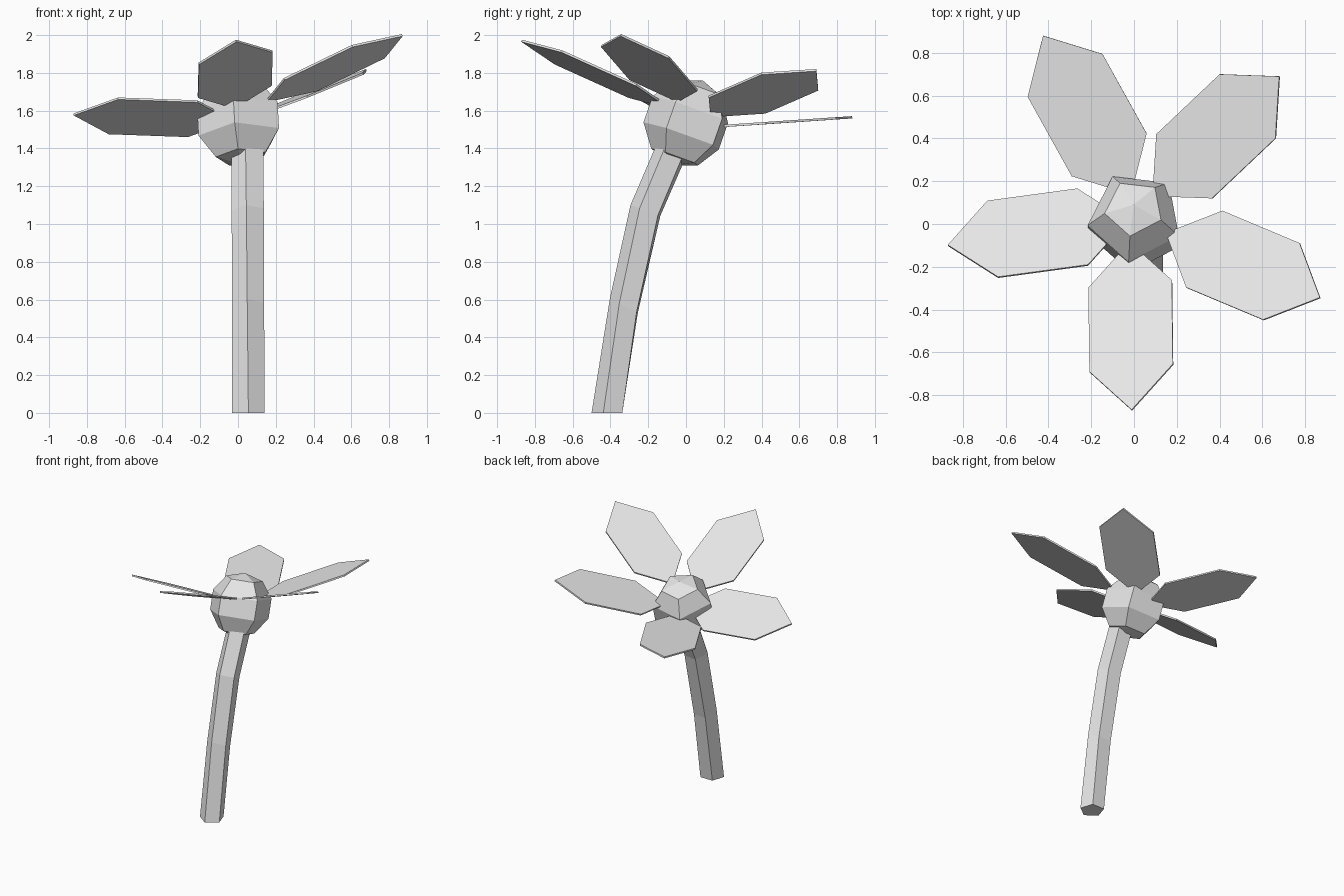
import bpy
import bmesh
from math import sin, cos, pi, radians
from mathutils import Matrix, Vector

cube = bpy.data.objects.get("Cube")
if cube:
    bpy.data.objects.remove(cube, do_unlink=True)

grey = bpy.data.materials.new("light_grey")
grey.use_nodes = True
colour = (0.8, 0.8, 0.8, 1)
grey.diffuse_color = colour
grey.node_tree.nodes["Principled BSDF"].inputs["Base Color"].default_value = colour


def polygon(sides, radius, z=0, start=0):
    """Corners of a regular polygon lying flat at height z."""
    angles = [start + 2 * pi * i / sides for i in range(sides)]
    return [Vector((radius * cos(a), radius * sin(a), z)) for a in angles]


def loft(name, rings, poles=None):
    """Skin a stack of rings; close with flat caps, or fans to two poles."""
    bm = bmesh.new()
    loops = [[bm.verts.new(p) for p in ring] for ring in rings]
    count = len(loops[0])
    for low, high in zip(loops, loops[1:]):
        for i in range(count):
            j = (i + 1) % count
            bm.faces.new((low[i], low[j], high[j], high[i]))
    ends = (loops[0], loops[-1])
    if poles:
        for end, pole in zip(ends, poles):
            tip = bm.verts.new(pole)
            for i in range(count):
                bm.faces.new((end[i], end[(i + 1) % count], tip))
    else:
        for end in ends:
            bm.faces.new(end)
    bmesh.ops.recalc_face_normals(bm, faces=bm.faces)
    mesh = bpy.data.meshes.new(name)
    bm.to_mesh(mesh)
    bm.free()
    mesh.materials.append(grey)
    obj = bpy.data.objects.new(name, mesh)
    bpy.context.collection.objects.link(obj)
    return obj


# Stem: five-sided tube bending backwards, with a slight twist
stem_path = [(-0.41, 0, 0, 0), (-0.323, 0.565, 27, 4),
             (-0.21, 1.07, 20, 7), (-0.06, 1.42, 23, 10)]
stem_rings = []
for y, z, tilt, twist in stem_path:
    place = Matrix.Translation((0.055, y, z)) @ Matrix.Rotation(-radians(tilt), 4, "X")
    stem_rings.append([place @ p for p in polygon(5, 0.09, start=radians(-90 - twist))])
loft("stem", stem_rings)

# Flower head: five-sided ball with its pole leaning back
R = 0.238
lean = Vector((0, 0, 1)).rotation_difference(Vector((-0.05, 0.33, 0.94)))
place = Matrix.Translation((0.01, 0.011, 1.535)) @ lean.to_matrix().to_4x4()
head_rings = []
for k in range(1, 5):
    a = pi * k / 5
    ring = polygon(5, R * sin(a), R * cos(a), radians(-97.5))
    head_rings.append([place @ p for p in ring])
loft("flower_head", head_rings, [place @ Vector((0, 0, R)), place @ Vector((0, 0, -R))])

# Petals: thin stretched hexagons given by centre, long half-axis, half-width
petals = {
    "front_petal": ((-0.015, -0.478, 1.793), (0.005, -0.392, 0.177), (0.195, 0.018, 0.032)),
    "left_petal": ((0.51, -0.194, 1.825), (0.36, -0.151, 0.175), (0.085, 0.179, -0.03)),
    "right_petal": ((-0.45, -0.043, 1.565), (-0.42, -0.057, 0.015), (0.025, -0.178, 0.092)),
    "back_left_petal": ((0.384, 0.41, 1.693), (0.296, 0.28, 0.122), (0.13, -0.15, 0.042)),
    "back_right_petal": ((-0.219, 0.509, 1.54), (-0.206, 0.371, 0.025), (0.175, 0.1, 0.007)),
}
for name, (centre, long_axis, half_width) in petals.items():
    centre, along = Vector(centre), Vector(long_axis)
    across = Vector(half_width) / cos(pi / 6)
    offset = along.cross(across).normalized() * 0.006
    outline = [centre + along * p.x + across * p.y for p in polygon(6, 1)]
    loft(name, [[p + offset for p in outline], [p - offset for p in outline]])
